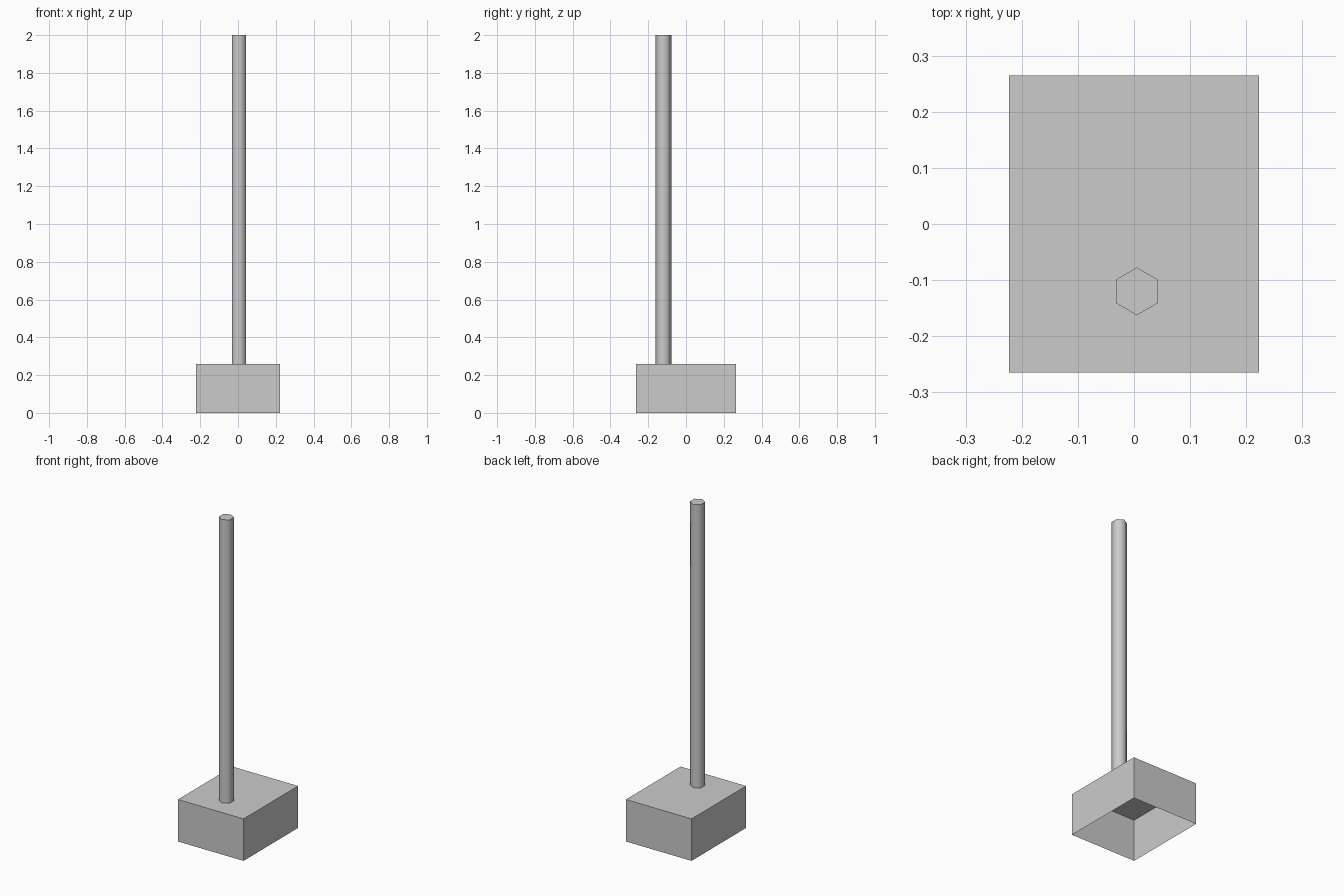
import bpy, bmesh, math
from mathutils import Matrix

if "Cube" in bpy.data.objects:
    bpy.data.objects.remove(bpy.data.objects["Cube"])

BASE_X, BASE_Y, BASE_Z = 0.446, 0.53, 0.258
POLE_R, TOP = 0.0425, 2.0

grey = bpy.data.materials.new("grey")
grey.use_nodes = True
colour = (0.6, 0.6, 0.6, 1)
grey.diffuse_color = colour
grey.node_tree.nodes["Principled BSDF"].inputs["Base Color"].default_value = colour


def add_part(name, bm):
    mesh = bpy.data.meshes.new(name)
    bm.to_mesh(mesh)
    bm.free()
    mesh.materials.append(grey)
    obj = bpy.data.objects.new(name, mesh)
    bpy.context.collection.objects.link(obj)
    return obj


# Base: thin-walled box, open underneath
bm = bmesh.new()
bmesh.ops.create_cube(bm, size=1, matrix=Matrix.Translation((0, 0, BASE_Z / 2))
                      @ Matrix.Diagonal((BASE_X, BASE_Y, BASE_Z, 1)))
bm.normal_update()
bottom = [f for f in bm.faces if f.normal.z < -0.5]
bmesh.ops.delete(bm, geom=bottom, context='FACES_ONLY')
add_part("base", bm)

# Pole: six-sided, smooth sides, flat cap, points towards front and back
bm = bmesh.new()
place = (Matrix.Translation((0.005, -0.12, (BASE_Z + TOP) / 2))
         @ Matrix.Rotation(math.radians(0), 4, 'Z'))
bmesh.ops.create_cone(bm, cap_ends=True, segments=6, radius1=POLE_R, radius2=POLE_R,
                      depth=TOP - BASE_Z, matrix=place)
pole = add_part("pole", bm)
bpy.ops.object.select_all(action='DESELECT')
pole.select_set(True)
bpy.context.view_layer.objects.active = pole
bpy.ops.object.shade_smooth_by_angle(angle=math.radians(65))
